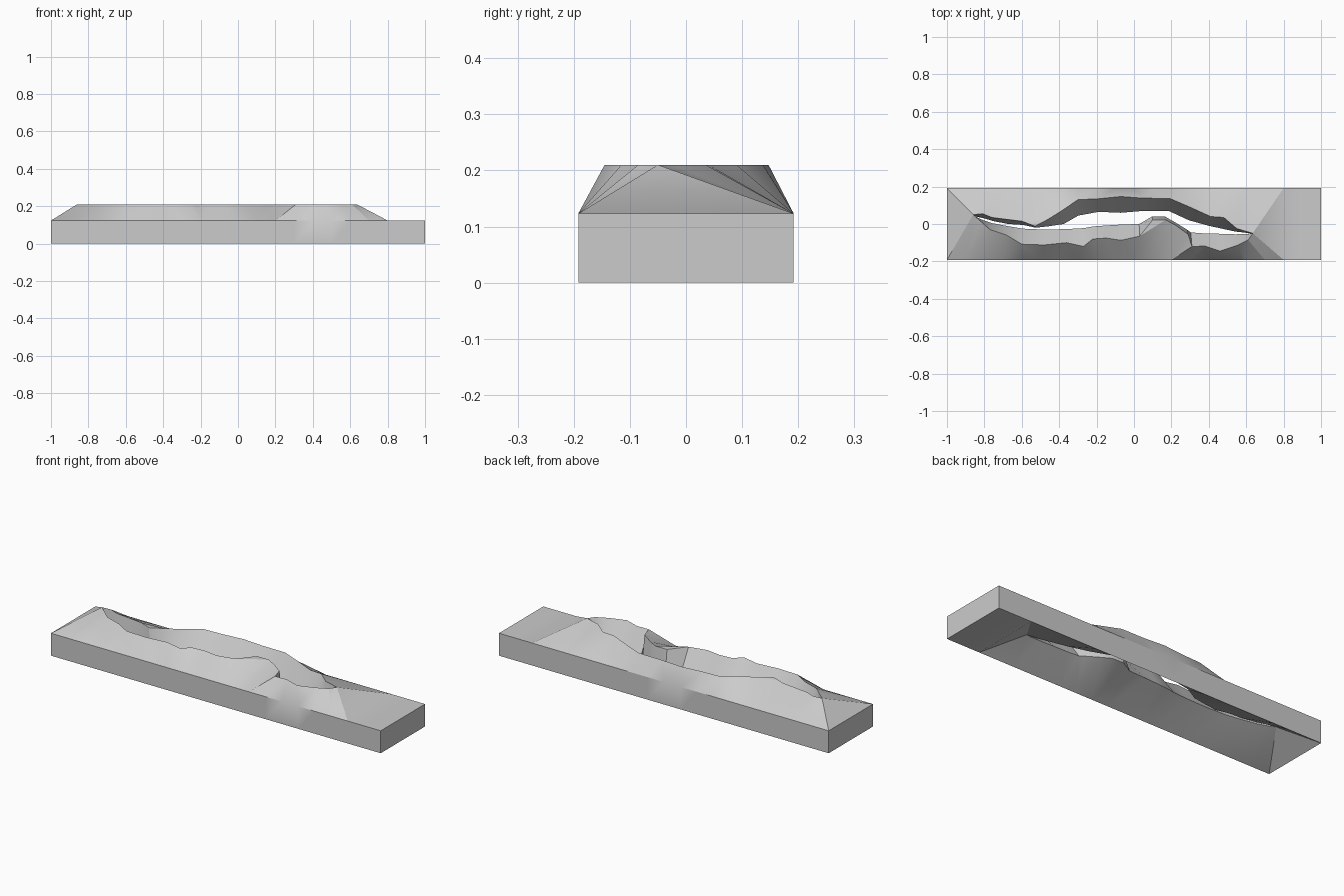
import bpy, bmesh
from mathutils import Vector

if "Cube" in bpy.data.objects:
    bpy.data.objects.remove(bpy.data.objects["Cube"])

HX, HY = 1.0, 0.192
Z_EDGE, Z_RIM, Z_HOLE = 0.123, 0.21, 0.1

# Gash outline: (x, y of raised rim, y of through-hole edge)
back = [(-.86, .05, .04), (-.81, .055, .03), (-.76, .035, .015), (-.68, .025, .0),
        (-.6, .015, -.005), (-.53, -.012, -.02), (-.46, .025, -.012), (-.38, .075, .0),
        (-.3, .13, .045), (-.19, .135, .065), (-.07, .147, .06), (.05, .138, .07),
        (.19, .137, .07), (.3, .09, .02), (.41, .04, -.01), (.48, .035, -.025),
        (.55, -.025, -.04), (.635, -.05, -.05)]
front = [(.61, -.085, -.054), (.55, -.115, -.055), (.46, -.145, -.052), (.38, -.118, -.05),
         (.31, -.12, -.045), (.29, -.055, -.03), (.22, -.005, .012), (.17, .022, .04),
         (.1, .022, .04), (.03, -.065, .0), (-.07, -.087, -.003), (-.15, -.075, -.008),
         (-.22, -.08, -.013), (-.27, -.12, -.022), (-.36, -.1, -.027), (-.48, -.112, -.03),
         (-.6, -.108, -.025), (-.68, -.06, -.012), (-.77, -.03, .005), (-.82, .015, .022)]
gash = back + front

# Slab border, finely divided along the long sides
N = 20
xs = [-HX + 2 * HX * i / N for i in range(N + 1)]
border = [(x, HY) for x in xs] + [(x, -HY) for x in reversed(xs)]

bm = bmesh.new()


def ring(points):
    verts = [bm.verts.new((x, y, 0)) for x, y in points]
    edges = [bm.edges.new((verts[i - 1], verts[i])) for i in range(len(verts))]
    return verts, edges


def sheet(outer, inner, z_out, z_in):
    """Fill between two flat outlines, then lift each to its height."""
    ov, oe = ring(outer)
    iv, ie = ring(inner)
    bmesh.ops.triangle_fill(bm, edges=oe + ie, use_beauty=True, normal=Vector((0, 0, 1)))
    for v in ov:
        v.co.z = z_out
    for v in iv:
        v.co.z = z_in
    return ov, iv


def join(a, b):
    for i in range(len(a)):
        bm.faces.new((a[i - 1], a[i], b[i], b[i - 1]))


# Upper slope up to the torn rim, and the hollow underside up to the hole
top_out, rim = sheet(border, [(x, r) for x, r, h in gash], Z_EDGE, Z_RIM)
low_out, hole = sheet(border, [(x * .985 - .002, h) for x, r, h in gash], 0, Z_HOLE)
# Outer walls and inner walls of the gash
join(top_out, low_out)
join(rim, hole)
bmesh.ops.recalc_face_normals(bm, faces=bm.faces)

mesh = bpy.data.meshes.new("torn_gash_slab")
bm.to_mesh(mesh)
bm.free()
slab = bpy.data.objects.new("torn_gash_slab", mesh)
bpy.context.collection.objects.link(slab)
bpy.context.view_layer.objects.active = slab
slab.select_set(True)
bpy.ops.object.shade_smooth_by_angle(angle=0.52)
